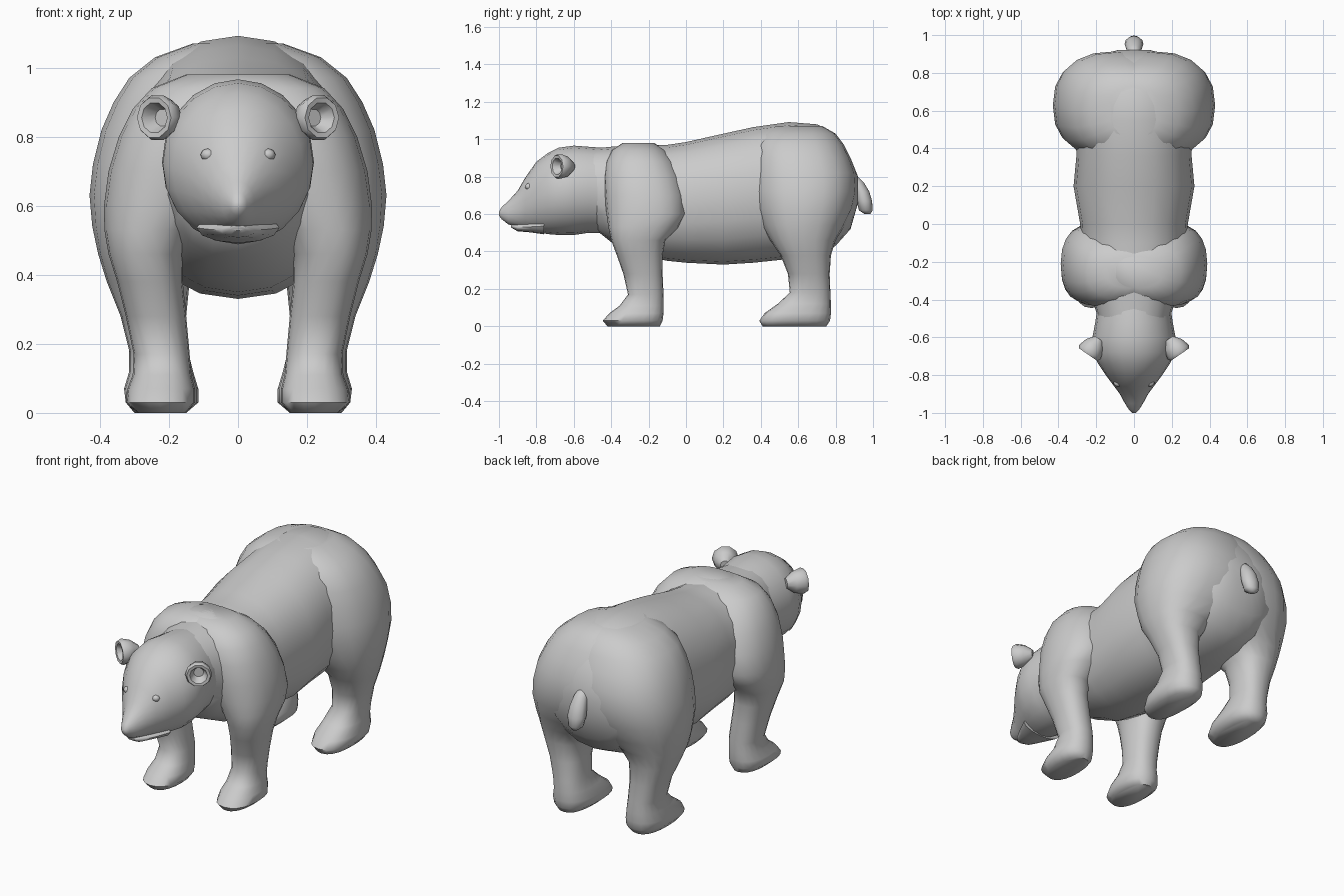
import bpy, bmesh, math
from mathutils import Vector, Matrix

fur = bpy.data.materials.new("grey fur")
fur.diffuse_color = (0.6, 0.6, 0.6, 1)


def add_object(name, rings, angle=60):
    """Skin a list of equal-sized point rings and cap both ends."""
    bm = bmesh.new()
    loops = [[bm.verts.new(p) for p in ring] for ring in rings]
    n = len(loops[0])
    for a, b in zip(loops, loops[1:]):
        for i in range(n):
            j = (i + 1) % n
            bm.faces.new((a[i], a[j], b[j], b[i]))
    for end in (loops[0], loops[-1]):
        bm.faces.new(end)
    bmesh.ops.recalc_face_normals(bm, faces=bm.faces)
    mesh = bpy.data.meshes.new(name)
    bm.to_mesh(mesh)
    bm.free()
    mesh.materials.append(fur)
    obj = bpy.data.objects.new(name, mesh)
    bpy.context.collection.objects.link(obj)
    bpy.ops.object.select_all(action='DESELECT')
    obj.select_set(True)
    bpy.context.view_layer.objects.active = obj
    bpy.ops.object.shade_smooth_by_angle(angle=math.radians(angle))
    return obj


def oval(a0, a1, b0, b1, n, power):
    """Superellipse filling the box a0..a1 by b0..b1."""
    pts = []
    for i in range(n):
        t = 2 * math.pi * (i + 0.5) / n if n == 8 else 2 * math.pi * i / n
        c, s = math.cos(t), math.sin(t)
        pts.append(((a0 + a1) / 2 + (a1 - a0) / 2 * math.copysign(abs(c) ** (2 / power), c),
                    (b0 + b1) / 2 + (b1 - b0) / 2 * math.copysign(abs(s) ** (2 / power), s)))
    return pts


def along_y(name, rows, n=20, power=2.0):
    """Rows are (y, half width, bottom, top)."""
    return add_object(name, [[(x, y, z) for x, z in oval(-w, w, z0, z1, n, power)]
                             for y, w, z0, z1 in rows])


def along_z(name, rows, side=1, n=20, power=2.3):
    """Rows are (z, inner x, outer x, front y, back y)."""
    return add_object(name, [[(side * x, y, z) for x, y in oval(x0, x1, y0, y1, n, power)]
                             for z, x0, x1, y0, y1 in rows])


# Trunk from chest to rump
along_y("body", [
    (-.50, .19, .53, .95), (-.40, .22, .45, .96), (-.25, .27, .38, .97),
    (-.10, .28, .35, .97), (0, .285, .34, .985), (.20, .32, .33, 1.03),
    (.36, .305, .34, 1.065), (.55, .31, .36, 1.092), (.70, .31, .38, 1.08),
    (.80, .29, .43, 1.03), (.88, .22, .52, .90), (.92, .09, .66, .80)], power=2.2)

# Neck, skull and tapering muzzle
along_y("head", [
    (-.30, .17, .52, .93), (-.45, .195, .50, .955), (-.52, .205, .50, .96),
    (-.60, .22, .488, .966), (-.68, .218, .488, .955), (-.74, .19, .493, .925),
    (-.80, .15, .505, .88), (-.86, .105, .52, .795), (-.90, .075, .53, .725),
    (-.95, .048, .545, .67), (-.985, .026, .572, .638), (-1.0, .01, .592, .612)])

# Lower jaw under the mouth line
along_y("jaw", [
    (-.76, .12, .492, .58), (-.83, .088, .502, .562),
    (-.90, .05, .508, .55), (-.935, .022, .528, .545)], n=12)

front_rows = [
    (0, .15, .29, -.42, -.14), (.03, .125, .325, -.445, -.125), (.07, .125, .32, -.41, -.12),
    (.11, .135, .305, -.355, -.12), (.17, .14, .302, -.31, -.12), (.28, .15, .325, -.335, -.125),
    (.38, .16, .35, -.37, -.125), (.46, .16, .375, -.40, -.11), (.53, .12, .387, -.415, -.04),
    (.60, .06, .388, -.425, .0), (.70, .0, .375, -.435, -.005), (.80, -.05, .345, -.44, -.025),
    (.88, -.1, .305, -.43, -.06), (.94, -.12, .25, -.40, -.11), (.98, -.1, .15, -.34, -.17)]
hind_rows = [
    (0, .15, .30, .41, .75), (.03, .115, .325, .392, .77), (.07, .115, .33, .42, .775),
    (.12, .13, .315, .49, .775), (.18, .145, .315, .555, .772), (.28, .15, .34, .545, .768),
    (.38, .14, .38, .505, .775), (.46, .08, .405, .45, .80), (.54, -.1, .422, .40, .85),
    (.63, -.2, .43, .36, .895), (.72, -.24, .42, .343, .915), (.82, -.24, .395, .342, .91),
    (.90, -.24, .36, .347, .88), (.97, -.22, .315, .36, .845), (1.03, -.19, .24, .40, .80),
    (1.07, -.1, .13, .46, .73)]

for side, label in ((1, "left"), (-1, "right")):
    # Legs with shoulder, haunch and paw
    along_z("front_leg_" + label, front_rows, side)
    along_z("hind_leg_" + label, hind_rows, side, power=2.4)

    # Cupped ear facing forward and outward
    axis = Vector((.55 * side, -.8, 0)).normalized()
    across = axis.cross(Vector((0, 0, 1)))
    centre = Vector((.225 * side, -.665, .855))
    ear = [(-.07, .025), (-.03, .055), (.015, .068), (.032, .06), (.03, .045), (-.01, .025)]
    add_object("ear_" + label, [
        [centre + axis * t + across * (r * math.cos(a)) + Vector((0, 0, r * math.sin(a)))
         for a in [math.pi * k / 5 for k in range(10)]] for t, r in ear], 50)

    # Small eye with rounded front
    gaze = Vector((.35 * side, -.9, .2)).normalized()
    turn = gaze.to_track_quat('Z', 'Y').to_matrix()
    spot = Vector((.087 * side, -.842, .747))
    add_object("eye_" + label, [
        [spot + turn @ Vector((r * math.cos(k * math.pi / 4), .85 * r * math.sin(k * math.pi / 4), t))
         for k in range(8)] for t, r in [(-.02, .021), (.006, .021), (.014, .014), (.018, .006)]])

# Short hanging tail
along_z("tail", [
    (.60, -.015, .015, .955, .985), (.62, -.04, .04, .925, .998), (.67, -.05, .05, .912, .995),
    (.72, -.045, .045, .90, .98), (.77, -.035, .035, .88, .95), (.80, -.02, .02, .87, .92)],
    n=12, power=2.0)
